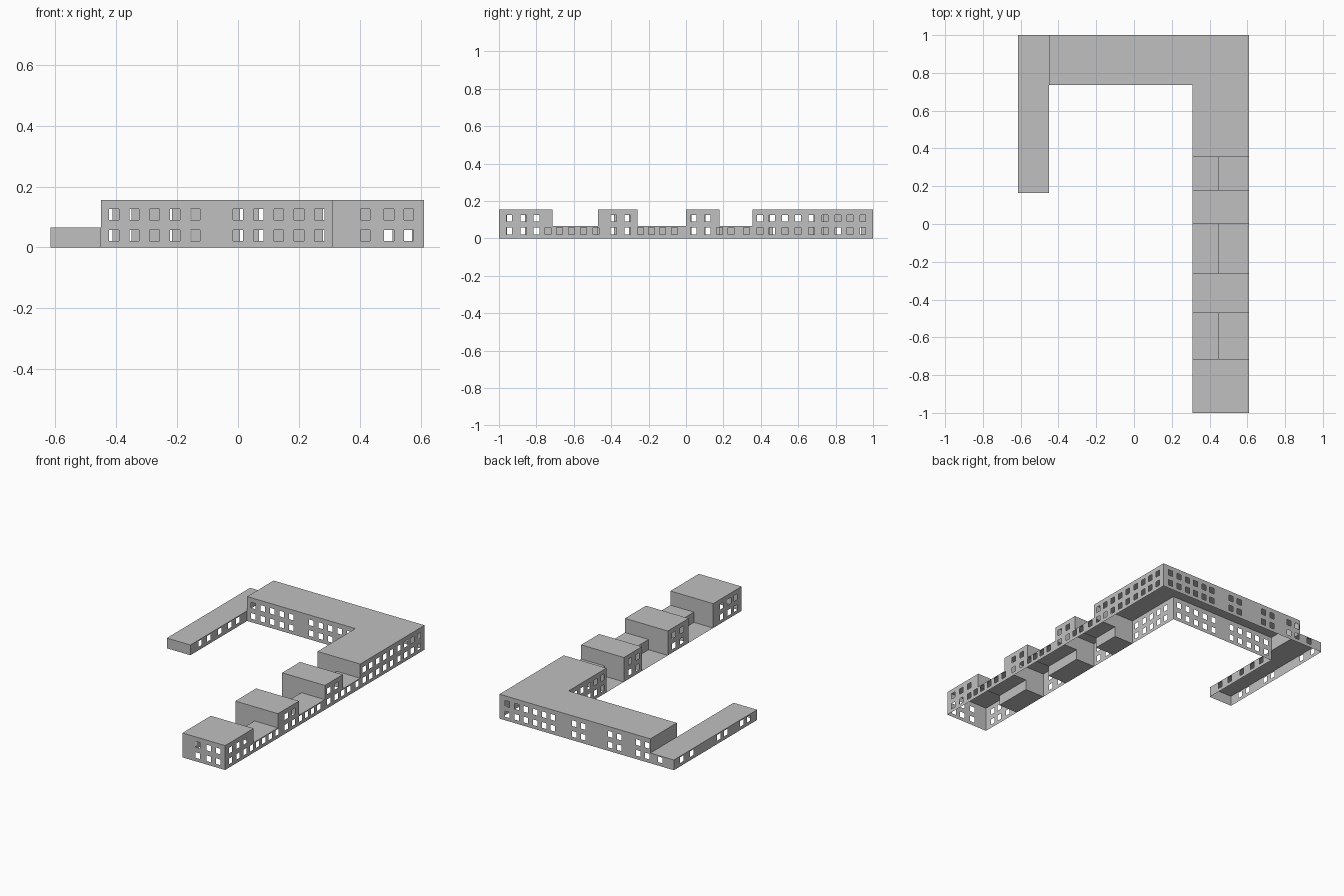
import bpy, bmesh
from mathutils import Vector

cube = bpy.data.objects.get("Cube")
if cube:
    bpy.data.objects.remove(cube, do_unlink=True)

grey = bpy.data.materials.new("plain_grey")
grey.use_nodes = True
grey.diffuse_color = (0.53, 0.53, 0.53, 1)
grey.node_tree.nodes["Principled BSDF"].inputs["Base Color"].default_value = (0.53, 0.53, 0.53, 1)

LOW, HIGH = 0.065, 0.155          # eaves of the low and tall parts
ROW_LOW, ROW_HIGH = 0.04, 0.108   # window row centres
HALF_W, HALF_H = 0.016, 0.018     # half window size


def finish(name, bm):
    bmesh.ops.remove_doubles(bm, verts=bm.verts, dist=0.0001)
    mesh = bpy.data.meshes.new(name)
    bm.to_mesh(mesh)
    bm.free()
    mesh.materials.append(grey)
    bpy.context.collection.objects.link(bpy.data.objects.new(name, mesh))


def wall(name, start, end, z0, z1, windows=()):
    """Thin wall from start to end; windows holds positions along its x or y axis."""
    a, b = Vector((*start, 0)), Vector((*end, 0))
    axis = 0 if abs(b.x - a.x) > abs(b.y - a.y) else 1
    rows = [r for r in (ROW_LOW, ROW_HIGH) if z0 < r < z1]
    lo, hi = sorted((a[axis], b[axis]))
    us, zs = [lo, hi], [z0, z1]
    for w in windows:
        us += [w - HALF_W, w + HALF_W]
    if windows:
        for r in rows:
            zs += [r - HALF_H, r + HALF_H]
    us.sort()
    zs.sort()
    flip = b[axis] < a[axis]
    bm = bmesh.new()
    for i in range(len(us) - 1):
        for j in range(len(zs) - 1):
            if i % 2 and j % 2:      # odd cells are window openings
                continue
            if not windows and (i or j):
                continue
            ring = []
            for u, z in ((us[i], zs[j]), (us[i + 1], zs[j]),
                         (us[i + 1], zs[j + 1]), (us[i], zs[j + 1])):
                p = a.copy()
                p[axis], p.z = u, z
                ring.append(bm.verts.new(p))
            bm.faces.new(ring[::-1] if flip else ring)
    finish(name, bm)


def slab(name, points, z):
    bm = bmesh.new()
    bm.faces.new([bm.verts.new((x, y, z)) for x, y in points])
    finish(name, bm)


def rect(x0, x1, y0, y1):
    return [(x0, y0), (x1, y0), (x1, y1), (x0, y1)]


W, MID, E = 0.31, 0.445, 0.61     # east wing: inner face, link face, outer face
WING_W, WING_E = -0.615, -0.45    # low west wing
N, COURT = 1.0, 0.735             # back facade and courtyard face

# East facade: one continuous lower storey
east_low = [-.945, -.87, -.80, -.737, -.677, -.613, -.548, -.48, -.388, -.314,
            -.244, -.185, -.125, -.062, .04, .115, .18, .24, .324]
east_main = [.395, .46, .53, .60, .67, .743, .812, .877, .945]
wall("east_lower_wall", (E, -1), (E, N), 0, LOW, east_low + east_main)

# Tall blocks of the east wing: south end, north end, east windows, west windows
blocks = [
    ("front_block", -1, -.715, [-.945, -.87, -.80], [-.94, -.876, -.80]),
    ("second_block", -.47, -.26, [-.388, -.314], [-.40, -.32]),
    ("third_block", 0, .18, [.04, .115], [.045, .12]),
    ("main_block", .355, N, east_main, [.395, .465, .53, .60, .665]),
]
for name, y0, y1, east, west in blocks:
    wall(name + "_east_wall", (E, y0), (E, y1), LOW, HIGH, east)
    main = name == "main_block"
    wall(name + "_west_wall", (W, COURT if main else y1), (W, y0), 0, HIGH, west)
    if name == "front_block":
        wall(name + "_south_wall", (W, y0), (E, y0), 0, HIGH, [.417, .495, .56])
    else:
        wall(name + "_south_wall", (W, y0), (MID, y0), 0, HIGH)
        wall(name + "_south_upper_wall", (MID, y0), (E, y0), LOW, HIGH)
    if not main:
        wall(name + "_north_wall", (MID, y1), (W, y1), 0, HIGH)
        wall(name + "_north_upper_wall", (E, y1), (MID, y1), LOW, HIGH)
        slab(name + "_roof", rect(W, E, y0, y1), HIGH)

# Low links between the blocks, each with a ground terrace beside it
for k in range(3):
    y0, y1 = blocks[k][2], blocks[k + 1][1]
    wall(f"link_wall_{k}", (MID, y1), (MID, y0), 0, LOW)
    slab(f"link_roof_{k}", rect(MID, E, y0, y1), LOW)
    slab(f"terrace_{k}", rect(W, MID, y0, y1), 0)

# Back wing joined to the main block under one L-shaped roof
slab("main_roof", [(WING_E, COURT), (W, COURT), (W, .355), (E, .355), (E, N), (WING_E, N)], HIGH)
wall("back_wall", (E, N), (WING_E, N), 0, HIGH,
     [.555, .49, .425, .36, .295, .235, .085, .022, -.168, -.232, -.365, -.427])
wall("courtyard_wall", (WING_E, COURT), (W, COURT), 0, HIGH,
     [-.407, -.34, -.274, -.207, -.14, 0, .067, .134, .2, .267])
wall("back_wing_end_wall", (WING_E, N), (WING_E, COURT), LOW, HIGH)

# Low west wing
slab("west_wing_roof", rect(WING_W, WING_E, .165, N), LOW)
wall("west_wing_back_wall", (WING_E, N), (WING_W, N), 0, LOW, [-.52])
wall("west_wing_outer_wall", (WING_W, N), (WING_W, .165), 0, LOW, [.92, .82, .55, .48, .32, .25])
wall("west_wing_front_wall", (WING_W, .165), (WING_E, .165), 0, LOW)
wall("west_wing_inner_wall", (WING_E, .165), (WING_E, COURT), 0, LOW, [.26, .35, .46, .56, .64])
